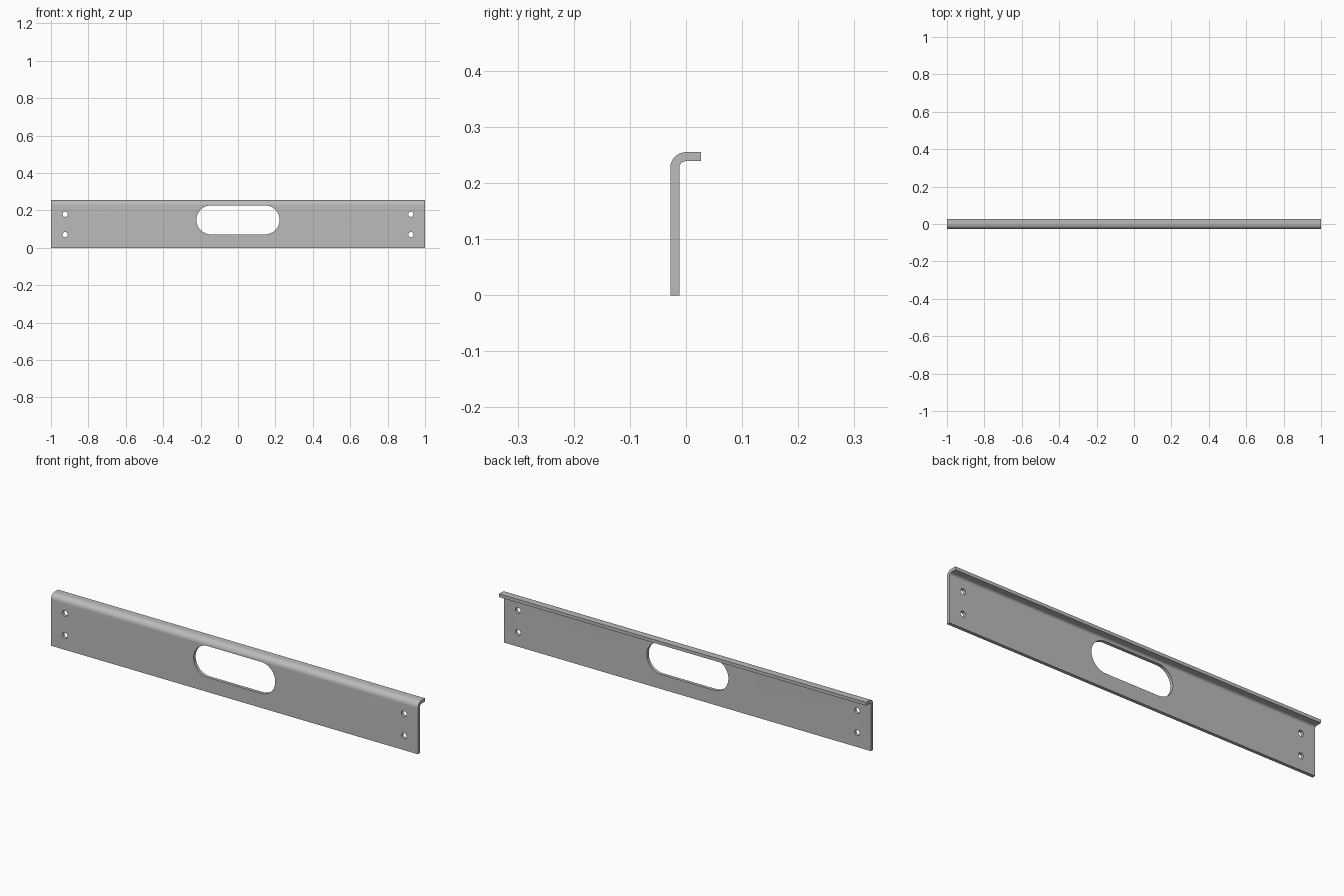
import bpy, bmesh
from math import sin, cos, pi

cube = bpy.data.objects.get("Cube")
if cube:
    bpy.data.objects.remove(cube, do_unlink=True)

HALF, HEIGHT = 1.0, 0.255
FRONT, BACK = -0.028, 0.027
THICK, BEND = 0.016, 0.028

steel = bpy.data.materials.new("Grey steel")
steel.use_nodes = True
GREY = (0.5, 0.5, 0.5, 1)
steel.diffuse_color = GREY
steel.node_tree.nodes["Principled BSDF"].inputs["Base Color"].default_value = GREY


def prism(name, points, offset):
    """Extrude a closed outline of 3D points along offset."""
    bm = bmesh.new()
    face = bm.faces.new([bm.verts.new(p) for p in points])
    ext = bmesh.ops.extrude_face_region(bm, geom=[face])
    verts = [g for g in ext["geom"] if isinstance(g, bmesh.types.BMVert)]
    bmesh.ops.translate(bm, verts=verts, vec=offset)
    bmesh.ops.recalc_face_normals(bm, faces=bm.faces)
    mesh = bpy.data.meshes.new(name)
    bm.to_mesh(mesh)
    bm.free()
    mesh.materials.append(steel)
    obj = bpy.data.objects.new(name, mesh)
    bpy.context.collection.objects.link(obj)
    return obj


def arc(cx, cz, r, start, end, steps):
    return [(cx + r * cos(start + (end - start) * i / steps),
             cz + r * sin(start + (end - start) * i / steps)) for i in range(steps + 1)]


# Bent sheet: upright plate with a short flange folded backwards
cy, cz = FRONT + BEND, HEIGHT - BEND
profile = [(FRONT, 0)] + arc(cy, cz, BEND, pi, pi / 2, 16)
profile += [(BACK, HEIGHT), (BACK, HEIGHT - THICK)]
profile += arc(cy, cz, BEND - THICK, pi / 2, pi, 16) + [(FRONT + THICK, 0)]
bracket = prism("bent_plate", [(-HALF, y, z) for y, z in profile], (2 * HALF, 0, 0))


# Handle slot and four screw holes
def cutter(name, outline):
    return prism(name, [(x, -0.1, z) for x, z in outline], (0, 0.2, 0))


SLOT_Z, SLOT_R, SLOT_X = 0.149, 0.0775, 0.145
cutters = [cutter("slot_cutter", arc(SLOT_X, SLOT_Z, SLOT_R, -pi / 2, pi / 2, 24)
                  + arc(-SLOT_X, SLOT_Z, SLOT_R, pi / 2, 3 * pi / 2, 24))]
for x in (-0.924, 0.924):
    for z in (0.07, 0.179):
        cutters.append(cutter("hole_cutter", arc(x, z, 0.014, 0, 2 * pi, 24)[:-1]))

bpy.ops.object.select_all(action="DESELECT")
bracket.select_set(True)
bpy.context.view_layer.objects.active = bracket
for c in cutters:
    c.hide_render = True
    mod = bracket.modifiers.new("Cut", "BOOLEAN")
    mod.operation = "DIFFERENCE"
    mod.solver = "EXACT"
    mod.object = c
    bpy.ops.object.modifier_apply(modifier=mod.name)
    bpy.data.objects.remove(c, do_unlink=True)

bpy.ops.object.shade_smooth_by_angle(angle=pi / 6)
